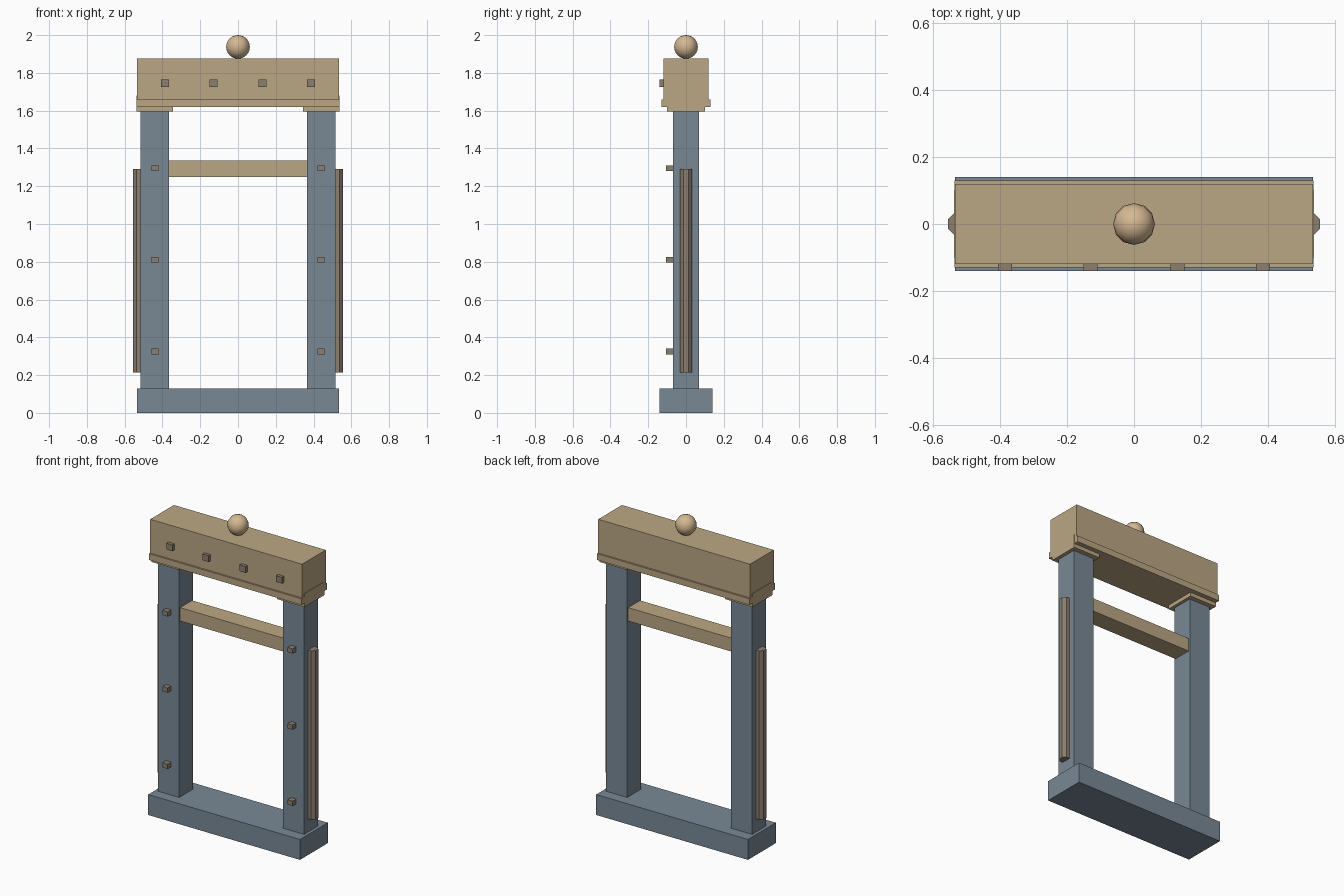
import bpy, bmesh
from math import pi
from mathutils import Matrix

if "Cube" in bpy.data.objects:
    bpy.data.objects.remove(bpy.data.objects["Cube"])


def material(name, rgb):
    m = bpy.data.materials.new(name)
    m.diffuse_color = (*rgb, 1)
    m.use_nodes = True
    m.node_tree.nodes["Principled BSDF"].inputs["Base Color"].default_value = m.diffuse_color
    return m


SLATE = material("slate", (0.19, 0.25, 0.30))
WOOD = material("wood", (0.50, 0.39, 0.23))
DARK = material("dark_wood", (0.26, 0.21, 0.16))
GOLD = material("pale_gold", (0.66, 0.48, 0.29))


def finish(name, bm, mat):
    me = bpy.data.meshes.new(name)
    bm.to_mesh(me)
    bm.free()
    me.materials.append(mat)
    ob = bpy.data.objects.new(name, me)
    bpy.context.collection.objects.link(ob)
    return ob


def box(name, x, y, z, mat):
    """Box from (min, max) ranges on each axis."""
    size = [r[1] - r[0] for r in (x, y, z)]
    mid = [(r[1] + r[0]) / 2 for r in (x, y, z)]
    bm = bmesh.new()
    bmesh.ops.create_cube(bm, size=1, matrix=Matrix.Translation(mid) @ Matrix.Diagonal((*size, 1)))
    return finish(name, bm, mat)


# Base, lintel, moulding under the lintel, and cross rail
box("base", (-0.535, 0.535), (-0.14, 0.14), (0, 0.13), SLATE)
box("lintel", (-0.535, 0.535), (-0.119, 0.119), (1.63, 1.875), WOOD)
box("lintel_moulding", (-0.537, 0.537), (-0.13, 0.13), (1.62, 1.66), WOOD)
box("cross_rail", (-0.37, 0.37), (-0.06, 0.06), (1.25, 1.335), WOOD)

for side, s in (("left", -1), ("right", 1)):
    def span(a, b):
        return tuple(sorted((s * a, s * b)))

    # Post and its capital
    box(f"{side}_post", span(0.365, 0.515), (-0.07, 0.07), (0.13, 1.6), SLATE)
    box(f"{side}_capital", span(0.345, 0.538), (-0.1, 0.1), (1.595, 1.68), WOOD)

    # Octagonal strip let into the outer face of the post
    bm = bmesh.new()
    place = Matrix.Translation((s * 0.525, 0, 0.7525)) @ Matrix.Rotation(pi / 8, 4, 'Z')
    bmesh.ops.create_cone(bm, cap_ends=True, segments=8, radius1=0.034, radius2=0.034,
                          depth=1.075, matrix=place)
    finish(f"{side}_side_strip", bm, DARK)

    # Pegs on the front of the post
    for i, z in enumerate((0.325, 0.81, 1.295)):
        box(f"{side}_post_peg_{i + 1}", span(0.422, 0.459), (-0.105, -0.06),
            (z - 0.015, z + 0.015), DARK)

# Pegs on the front of the lintel
for i, x in enumerate((-0.386, -0.13, 0.13, 0.386)):
    box(f"lintel_peg_{i + 1}", (x - 0.021, x + 0.021), (-0.14, -0.11), (1.725, 1.765), DARK)

# Ball finial
bm = bmesh.new()
bmesh.ops.create_uvsphere(bm, u_segments=12, v_segments=12, radius=0.0625,
                          matrix=Matrix.Translation((0, 0, 1.9375)))
for f in bm.faces:
    f.smooth = True
finish("ball_finial", bm, GOLD)
